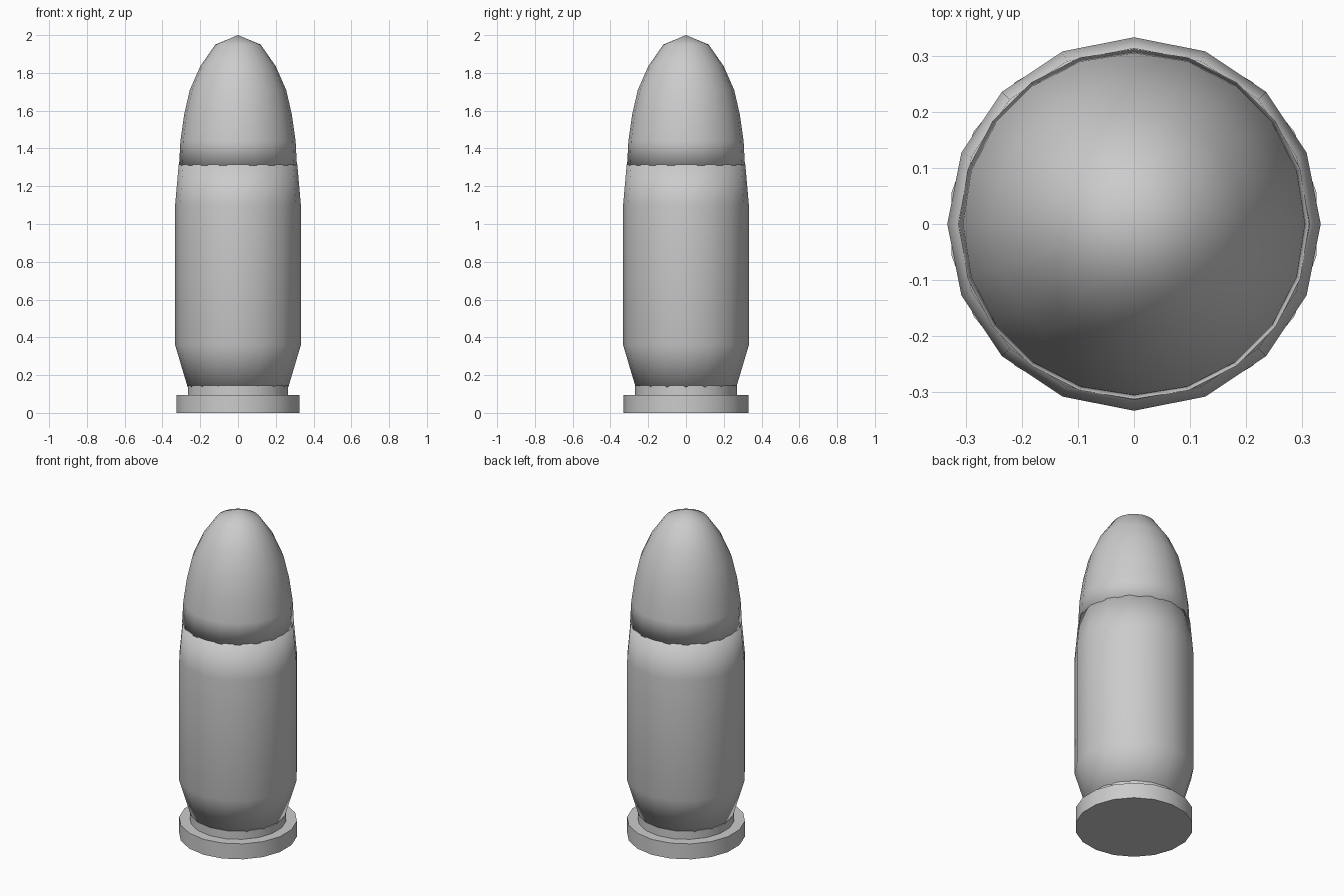
import bpy, math

if "Cube" in bpy.data.objects:
    bpy.data.objects.remove(bpy.data.objects["Cube"])


def lathe(name, profile, sides, turn=0.0, smooth=True):
    """Revolve (radius, z) points, bottom to top, closing both ends."""
    verts, faces = [], []
    tip = profile[-1][0] == 0
    rings = profile[:-1] if tip else profile
    for r, z in rings:
        for i in range(sides):
            a = turn + 2 * math.pi * i / sides
            verts.append((r * math.cos(a), r * math.sin(a), z))
    for k in range(len(rings) - 1):
        for i in range(sides):
            j = (i + 1) % sides
            b, t = k * sides, (k + 1) * sides
            faces.append((b + i, b + j, t + j, t + i))
    faces.append(tuple(reversed(range(sides))))
    last = (len(rings) - 1) * sides
    if tip:
        verts.append((0, 0, profile[-1][1]))
        for i in range(sides):
            faces.append((last + i, last + (i + 1) % sides, len(verts) - 1))
    else:
        faces.append(tuple(range(last, last + sides)))
    mesh = bpy.data.meshes.new(name)
    mesh.from_pydata(verts, [], faces)
    obj = bpy.data.objects.new(name, mesh)
    bpy.context.collection.objects.link(obj)
    bpy.ops.object.select_all(action='DESELECT')
    obj.select_set(True)
    bpy.context.view_layer.objects.active = obj
    if smooth:
        bpy.ops.object.shade_smooth()
    else:
        bpy.ops.object.shade_smooth_by_angle(angle=math.radians(35))
    return obj


# Base rim and extractor groove
lathe("rim", [(0.33, 0), (0.33, 0.095)], 18, math.pi / 2, False)
lathe("groove", [(0.27, 0.09), (0.27, 0.145)], 18, math.pi / 2, False)

# Case body with tapered foot and shoulder, soft shading over the caps
lathe("case", [(0.267, 0.138), (0.333, 0.36), (0.333, 1.1), (0.314, 1.315)], 16)

# Rounded nose
lathe("nose", [(0.312, 1.31), (0.305, 1.44), (0.285, 1.58), (0.255, 1.71),
               (0.2, 1.835), (0.12, 1.95), (0, 2.0)], 20)
